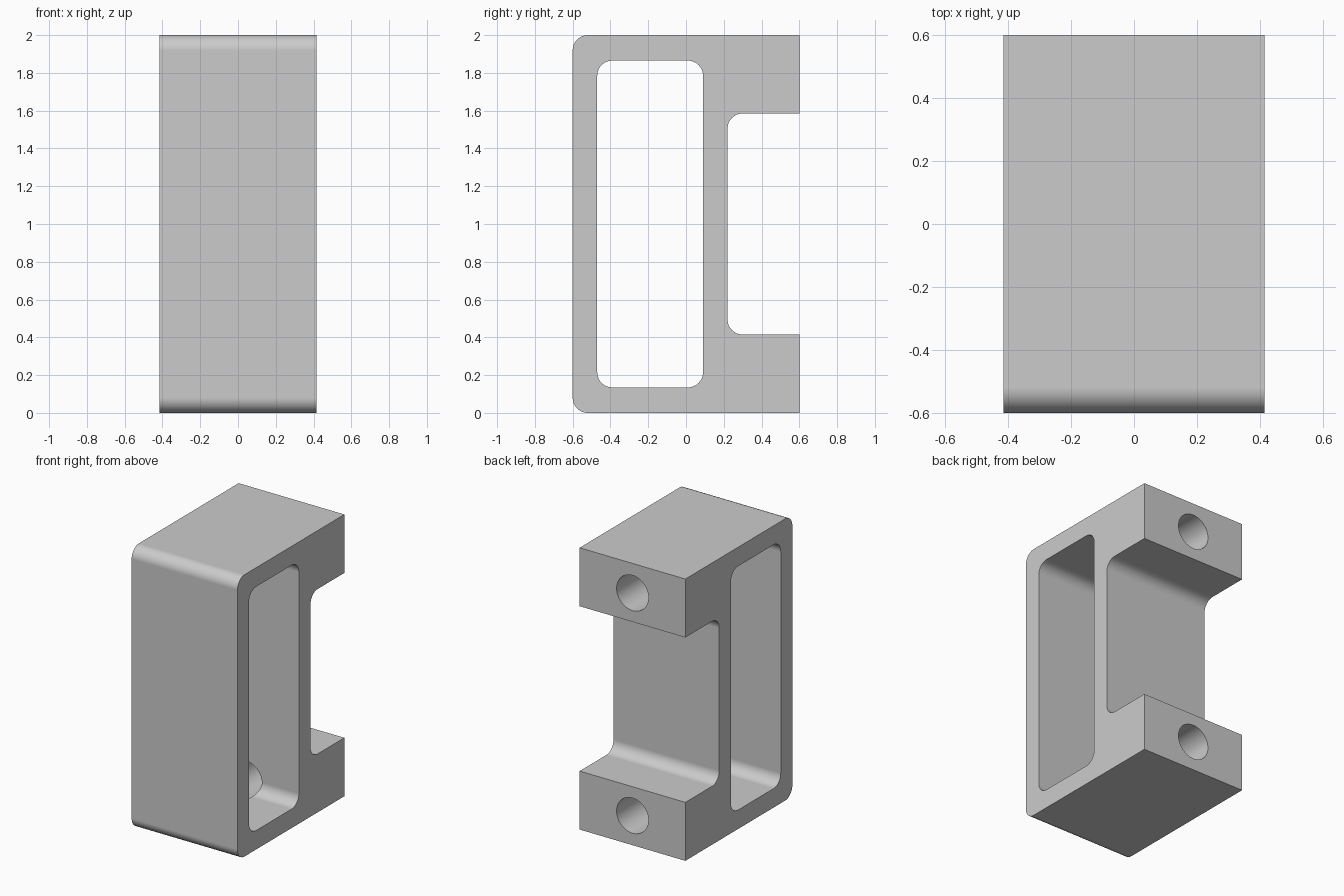
import bpy, bmesh, math
from mathutils import Matrix, Vector

cube = bpy.data.objects.get("Cube")
if cube:
    bpy.data.objects.remove(cube, do_unlink=True)

HALF_W = 0.415
FILLET = 0.08

grey = bpy.data.materials.new("plain grey")
grey.use_nodes = True
grey.diffuse_color = (0.6, 0.6, 0.6, 1)
grey.node_tree.nodes["Principled BSDF"].inputs["Base Color"].default_value = (0.6, 0.6, 0.6, 1)


def add_object(name, bm):
    bmesh.ops.recalc_face_normals(bm, faces=bm.faces)
    mesh = bpy.data.meshes.new(name)
    bm.to_mesh(mesh)
    bm.free()
    mesh.materials.append(grey)
    obj = bpy.data.objects.new(name, mesh)
    bpy.context.collection.objects.link(obj)
    return obj


def side_prism(name, y0, y1, z0, z1, half, rounded_back):
    """Block across x with rounded front corners, and optionally back ones."""
    steps = 12
    profile = []
    corners = [(y1, z1, 0), (y0, z1, 1), (y0, z0, 2), (y1, z0, 3)]
    for y, z, quarter in corners:
        front = quarter in (1, 2)
        if not front and not rounded_back:
            profile.append((y, z))
            continue
        cy = y + FILLET if front else y - FILLET
        cz = z - FILLET if quarter < 2 else z + FILLET
        for i in range(steps + 1):
            a = (quarter + i / steps) * math.pi / 2
            profile.append((cy + FILLET * math.cos(a), cz + FILLET * math.sin(a)))
    bm = bmesh.new()
    face = bm.faces.new([bm.verts.new((-half, y, z)) for y, z in profile])
    ext = bmesh.ops.extrude_face_region(bm, geom=[face])
    verts = [v for v in ext["geom"] if isinstance(v, bmesh.types.BMVert)]
    bmesh.ops.translate(bm, verts=verts, vec=Vector((2 * half, 0, 0)))
    return add_object(name, bm)


def bolt_bore(name, z, y0, y1):
    bm = bmesh.new()
    place = Matrix.Translation((0, (y0 + y1) / 2, z)) @ Matrix.Rotation(math.pi / 2, 4, "X")
    bmesh.ops.create_cone(bm, cap_ends=True, segments=48, radius1=0.125,
                          radius2=0.125, depth=y1 - y0, matrix=place)
    return add_object(name, bm)


# Bracket body with rounded front edges
body = side_prism("bracket_body", -0.6, 0.6, 0, 2, HALF_W, False)

# Window, rear channel between the two feet, and a bolt bore in each foot
cutters = [
    side_prism("window_cutter", -0.47, 0.09, 0.135, 1.865, 0.6, True),
    side_prism("channel_cutter", 0.22, 0.8, 0.415, 1.585, 0.6, False),
    bolt_bore("lower_bore_cutter", 0.21, -0.04, 0.7),
    bolt_bore("upper_bore_cutter", 1.79, -0.04, 0.7),
]

bpy.ops.object.select_all(action="DESELECT")
bpy.context.view_layer.objects.active = body
body.select_set(True)
for cutter in cutters:
    cutter.hide_render = True
    mod = body.modifiers.new(cutter.name, "BOOLEAN")
    mod.operation = "DIFFERENCE"
    mod.solver = "EXACT"
    mod.object = cutter
    bpy.ops.object.modifier_apply(modifier=mod.name)
    bpy.data.objects.remove(cutter, do_unlink=True)

# Smooth fillets and bores, flat broad faces
bpy.ops.object.shade_smooth_by_angle(angle=math.radians(30))
weighted = body.modifiers.new("weighted_normals", "WEIGHTED_NORMAL")
weighted.keep_sharp = True
